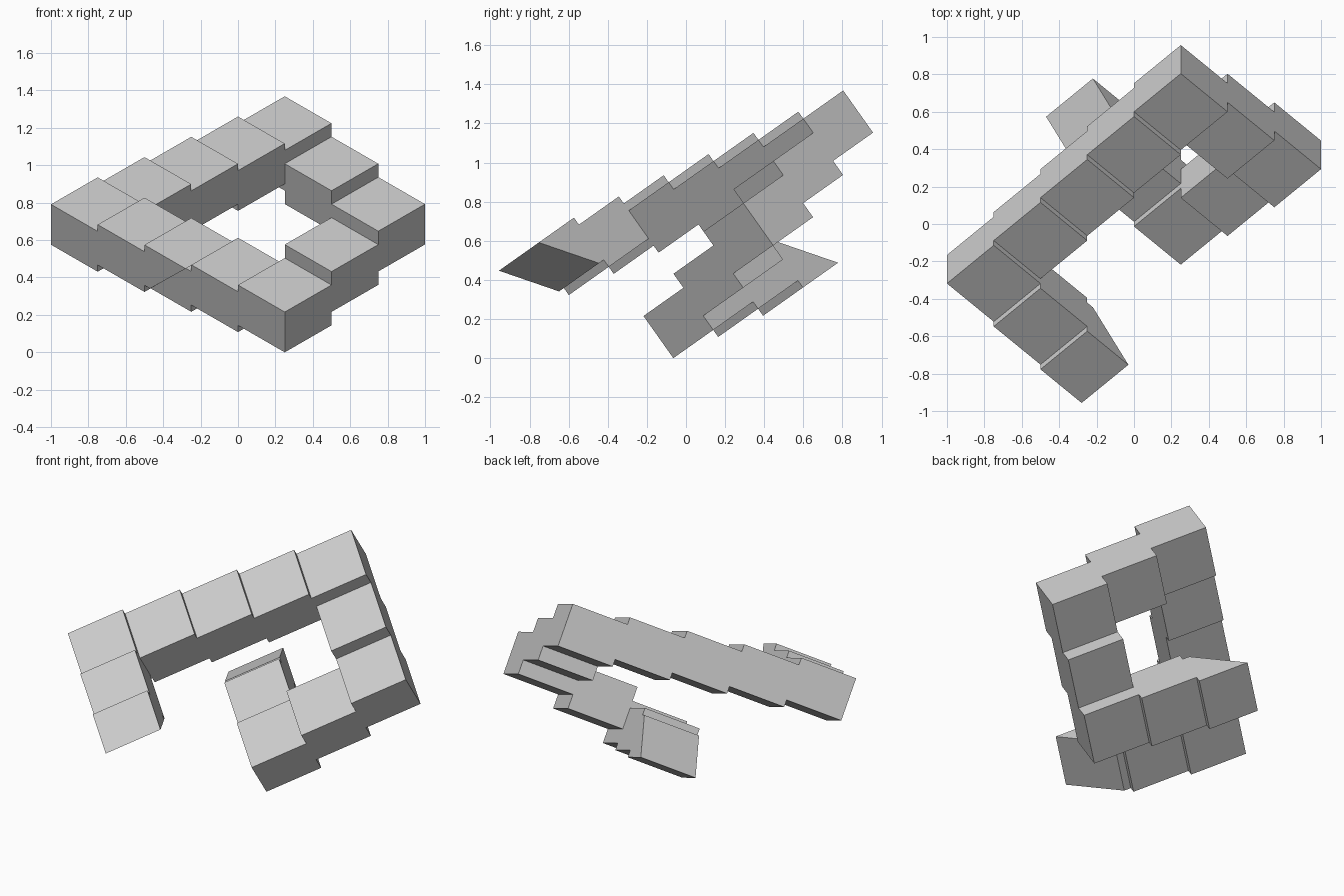
import bpy, bmesh
from mathutils import Matrix, Vector

if "Cube" in bpy.data.objects:
    bpy.data.objects.remove(bpy.data.objects["Cube"])

STEP = 0.044      # rise of one stair level
HEIGHT = 0.264    # thickness of a block

# Tilted frame: square side directions a and b, and the stair "up" direction
A = Vector((0.25, 0.2041, 0.1443))
B = Vector((0.25, -0.2041, -0.1443))
UP = Vector((0, -0.5774, 0.8165))
ORIGIN = Vector((0.25, 0.804, 1.3687))   # far top corner of the highest block


def block(name, i, j, level, top=(0, 1), bottom=(0, 1)):
    """Block in stair grid cell (i, j); top/bottom give its extent along b."""
    bm = bmesh.new()
    bmesh.ops.create_cube(bm, size=1)
    for v in bm.verts:
        span = top if v.co.z > 0 else bottom
        along_a = i + v.co.x - 0.5
        along_b = j + (span[1] if v.co.y > 0 else span[0])
        along_up = level * STEP + (0 if v.co.z > 0 else -HEIGHT)
        v.co = ORIGIN + A * along_a + B * along_b + UP * along_up
    bmesh.ops.recalc_face_normals(bm, faces=bm.faces)
    mesh = bpy.data.meshes.new(name)
    bm.to_mesh(mesh)
    bm.free()
    bpy.context.collection.objects.link(bpy.data.objects.new(name, mesh))


# Long back flight, rising to the left corner
for k in range(5):
    block(f"back_step_{k + 1}", -k, 0, k)

# Left end of the front flight, finishing in a slanted cut
block("left_step", -4, 1, 5)
block("left_cut_step", -4, 2, 6, top=(0, 0.88), bottom=(0, 0.12))

# Right flight with double drops
for k in (1, 2):
    block(f"right_step_{k}", 0, k, -2 * k)

# Near right flight with double drops
for k in (1, 2):
    block(f"near_step_{k}", -k, 2, -4 - 2 * k)

# Right end of the front flight, with the matching slanted cut
block("front_step", -2, 1, -9)
block("front_cut_step", -2, 0, -10, top=(0.88, 1), bottom=(0.12, 1))
